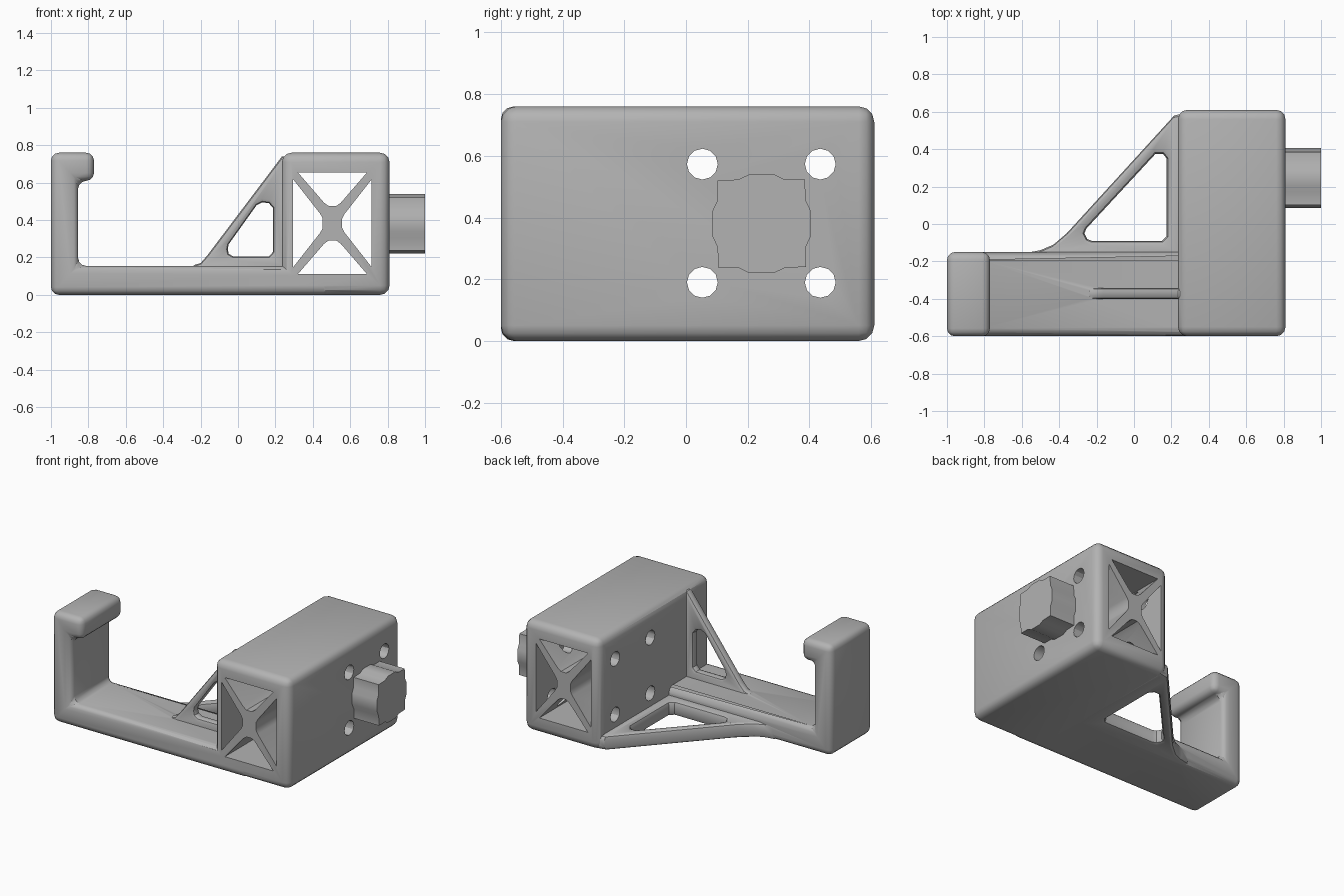
import bpy
import bmesh
import math

if "Cube" in bpy.data.objects:
    bpy.data.objects.remove(bpy.data.objects["Cube"], do_unlink=True)

grey = bpy.data.materials.new("plain grey")
grey.use_nodes = True
grey.diffuse_color = (0.45, 0.45, 0.45, 1)
grey.node_tree.nodes["Principled BSDF"].inputs["Base Color"].default_value = (0.45, 0.45, 0.45, 1)


def prism(name, points, axis, low, high):
    """Extrude a 2D profile along one axis; the other two axes keep their order."""
    def place(p, depth):
        return {"x": (depth, p[0], p[1]), "y": (p[0], depth, p[1]), "z": (p[0], p[1], depth)}[axis]
    bm = bmesh.new()
    face = bm.faces.new([bm.verts.new(place(p, low)) for p in points])
    extruded = bmesh.ops.extrude_face_region(bm, geom=[face])["geom"]
    move = place((0, 0), high - low)
    bmesh.ops.translate(bm, vec=move, verts=[v for v in extruded if isinstance(v, bmesh.types.BMVert)])
    bmesh.ops.recalc_face_normals(bm, faces=bm.faces)
    mesh = bpy.data.meshes.new(name)
    bm.to_mesh(mesh)
    bm.free()
    mesh.materials.append(grey)
    obj = bpy.data.objects.new(name, mesh)
    bpy.context.collection.objects.link(obj)
    return obj


def apply(obj, mod):
    bpy.context.view_layer.objects.active = obj
    bpy.ops.object.modifier_apply(modifier=mod.name)


def bevel(obj, width, segments=3, angle=60):
    mod = obj.modifiers.new("bevel", "BEVEL")
    mod.width, mod.segments = width, segments
    mod.limit_method, mod.angle_limit = "ANGLE", math.radians(angle)
    mod.use_clamp_overlap = False
    apply(obj, mod)


def combine(obj, other, operation):
    mod = obj.modifiers.new("boolean", "BOOLEAN")
    mod.operation, mod.object, mod.solver = operation, other, "EXACT"
    apply(obj, mod)
    bpy.data.objects.remove(other, do_unlink=True)


def rectangle(a, b, c, d):
    return [(a, c), (b, c), (b, d), (a, d)]


def circle(cx, cy, r, n):
    return [(cx + r * math.cos(2 * math.pi * i / n), cy + r * math.sin(2 * math.pi * i / n))
            for i in range(n)]


# Hollow block body
bracket = prism("bracket", rectangle(0.235, 0.81, 0, 0.76), "y", -0.6, 0.61)
bevel(bracket, 0.05)

# Base arm with hooked upright
hook = prism("hook_arm", [(-1, 0), (0.5, 0), (0.5, 0.155), (-0.855, 0.155), (-0.855, 0.61),
                          (-0.77, 0.61), (-0.77, 0.76), (-1, 0.76)], "y", -0.6, -0.15)
bevel(hook, 0.042)
combine(bracket, hook, "UNION")

# Flat triangular brace behind the arm
flat = prism("flat_brace", [(-0.58, -0.25), (-0.58, -0.155), (-0.5, -0.14), (-0.43, -0.11),
                            (-0.36, -0.05), (0.215, 0.58), (0.3, 0.6), (0.3, -0.25)], "z", 0, 0.1)
flat_hole = prism("flat_hole", [(-0.265, -0.05), (-0.25, -0.08), (-0.225, -0.09), (0.15, -0.09),
                                (0.175, -0.065), (0.175, 0.35), (0.155, 0.375), (0.115, 0.375),
                                (-0.255, -0.025)], "z", -0.2, 0.4)
combine(flat, flat_hole, "DIFFERENCE")
bevel(flat, 0.025, 2, 70)
combine(bracket, flat, "UNION")

# Upright triangular brace on the arm
rib = prism("upright_brace", [(-0.25, 0.1), (-0.25, 0.155), (-0.2, 0.17), (-0.165, 0.21),
                              (0.235, 0.74), (0.3, 0.74), (0.3, 0.1)], "y", -0.402, -0.342)
rib_hole = prism("rib_hole", [(-0.055, 0.245), (-0.05, 0.22), (-0.025, 0.205), (0.165, 0.205),
                              (0.187, 0.23), (0.187, 0.465), (0.165, 0.49), (0.13, 0.495),
                              (0.1, 0.48), (-0.05, 0.27)], "y", -0.6, -0.2)
combine(rib, rib_hole, "DIFFERENCE")
bevel(rib, 0.02, 2, 70)
combine(bracket, rib, "UNION")

# Four openings that leave a cross brace inside the block
upper = [(-0.185, 0.272), (0.185, 0.272), (0.045, 0.11), (0.02, 0.092), (-0.02, 0.092), (-0.045, 0.11)]
side = [(0.21, 0.235), (0.21, -0.235), (0.065, -0.05), (0.052, -0.025), (0.052, 0.025), (0.065, 0.05)]
for sign in (1, -1):
    for shape in (upper, side):
        outline = [(0.505 + sign * u, 0.383 + sign * v) for u, v in shape]
        combine(bracket, prism("opening", outline, "y", -0.8, 0.8), "DIFFERENCE")

# Bolt holes through both walls
for y in (0.053, 0.435):
    for z in (0.19, 0.573):
        combine(bracket, prism("bolt_hole", circle(y, z, 0.05, 12), "x", 0.1, 0.9), "DIFFERENCE")

# Square stud with bulged sides
quarter = [(0.143, -0.14), (0.143, -0.075), (0.16, -0.04), (0.16, 0.04), (0.143, 0.075)]
outline = []
for turn in range(4):
    c, s = round(math.cos(turn * math.pi / 2)), round(math.sin(turn * math.pi / 2))
    outline += [(0.245 + c * u - s * v, 0.38 + s * u + c * v) for u, v in quarter]
stud = prism("square_stud", outline, "x", 0.76, 1.0)

for obj in (bracket, stud):
    bpy.ops.object.select_all(action="DESELECT")
    obj.select_set(True)
    bpy.context.view_layer.objects.active = obj
    bpy.ops.object.shade_smooth_by_angle(angle=math.radians(30))
